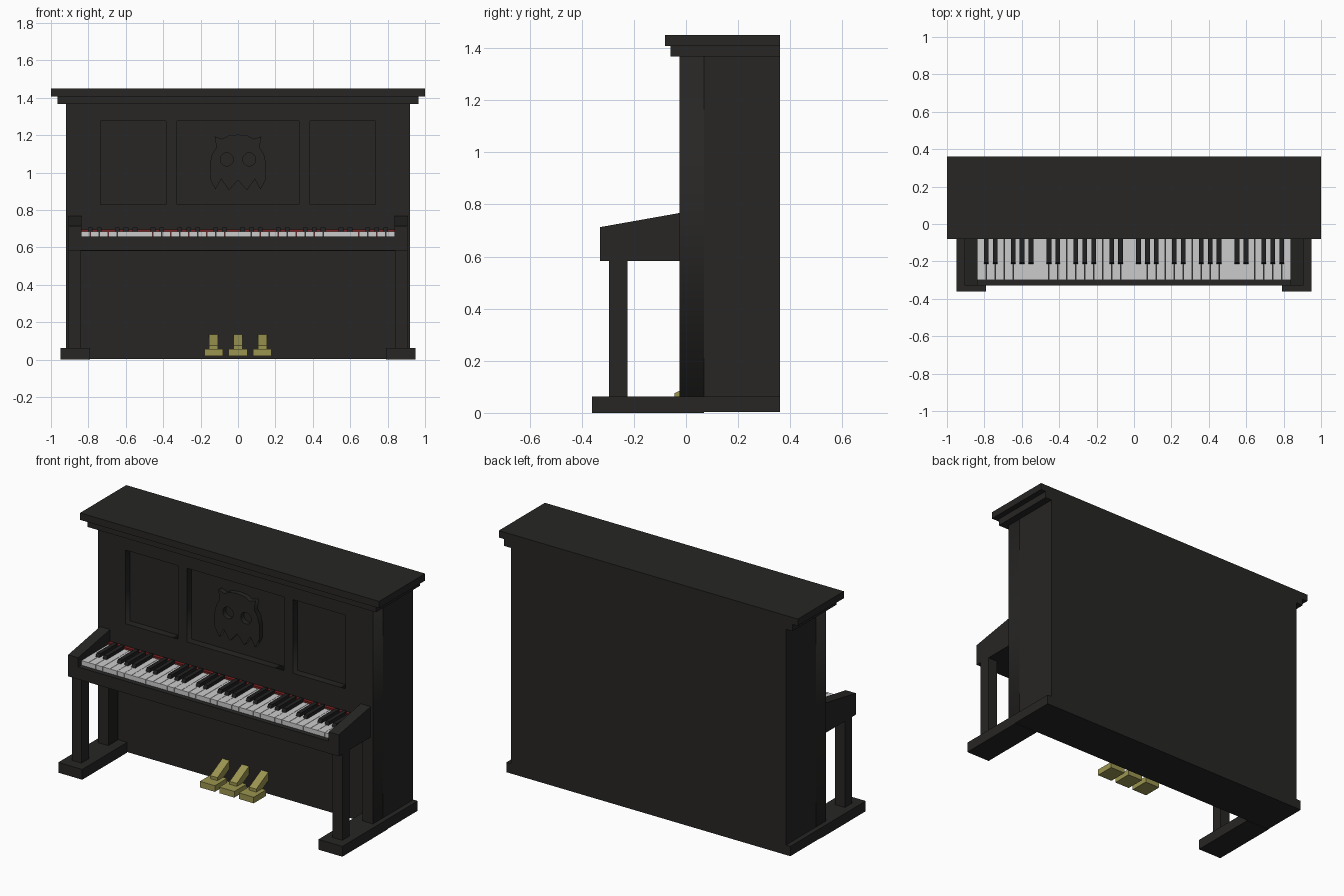
import bpy, bmesh, math
from mathutils import Matrix

if "Cube" in bpy.data.objects:
    bpy.data.objects.remove(bpy.data.objects["Cube"])


def material(name, rgb):
    m = bpy.data.materials.new(name)
    m.diffuse_color = (*rgb, 1)
    m.use_nodes = True
    m.node_tree.nodes["Principled BSDF"].inputs["Base Color"].default_value = m.diffuse_color
    return m


WOOD = material("dark_wood", (0.02, 0.019, 0.018))
BLACK = material("black_key", (0.015, 0.015, 0.015))
WHITE = material("white_key", (0.65, 0.65, 0.65))
FELT = material("red_felt", (0.2, 0.015, 0.015))
BRASS = material("brass", (0.33, 0.30, 0.08))


def add_mesh(name, bm, mat):
    bmesh.ops.recalc_face_normals(bm, faces=bm.faces)
    me = bpy.data.meshes.new(name)
    bm.to_mesh(me)
    bm.free()
    me.materials.append(mat)
    ob = bpy.data.objects.new(name, me)
    bpy.context.collection.objects.link(ob)
    return ob


def box(name, x, y, z, mat=WOOD):
    bm = bmesh.new()
    size = [b - a for a, b in (x, y, z)]
    mid = [(a + b) / 2 for a, b in (x, y, z)]
    bmesh.ops.create_cube(bm, size=1, matrix=Matrix.Translation(mid) @ Matrix.Diagonal((*size, 1)))
    return add_mesh(name, bm, mat)


def side_profile(name, yz, x0, x1, mat=WOOD):
    """Extrude a y-z outline along x."""
    bm = bmesh.new()
    face = bm.faces.new([bm.verts.new((x0, y, z)) for y, z in yz])
    ext = bmesh.ops.extrude_face_region(bm, geom=[face])["geom"]
    bmesh.ops.translate(bm, vec=(x1 - x0, 0, 0),
                        verts=[v for v in ext if isinstance(v, bmesh.types.BMVert)])
    return add_mesh(name, bm, mat)


def front_plate(name, outlines, y0, y1, mat=WOOD):
    """Extrude x-z outlines (first is the border, others are holes) along y."""
    cu = bpy.data.curves.new(name, "CURVE")
    cu.dimensions, cu.fill_mode, cu.extrude = "2D", "BOTH", (y1 - y0) / 2
    for pts in outlines:
        sp = cu.splines.new("POLY")
        sp.points.add(len(pts) - 1)
        for p, (x, z) in zip(sp.points, pts):
            p.co = (x, z, 0, 1)
        sp.use_cyclic_u = True
    tmp = bpy.data.objects.new(name + "_curve", cu)
    bpy.context.collection.objects.link(tmp)
    me = bpy.data.meshes.new_from_object(tmp.evaluated_get(bpy.context.evaluated_depsgraph_get()))
    bm = bmesh.new()
    bm.from_mesh(me)
    bpy.data.objects.remove(tmp)
    bpy.data.meshes.remove(me)
    bmesh.ops.remove_doubles(bm, verts=bm.verts, dist=1e-5)
    bm.transform(Matrix.Translation((0, (y0 + y1) / 2, 0)) @ Matrix.Rotation(math.pi / 2, 4, "X"))
    return add_mesh(name, bm, mat)


def rect(x0, x1, z0, z1):
    return [(x0, z0), (x1, z0), (x1, z1), (x0, z1)]


def circle(cx, cz, r, n=20):
    return [(cx + r * math.cos(2 * math.pi * i / n), cz + r * math.sin(2 * math.pi * i / n))
            for i in range(n)]


# Case: rear block, front frame with three panel openings, recessed panel board
box("case_back", (-0.92, 0.92), (0.07, 0.36), (0.003, 1.37))
frame = [(-0.92, 0.003), (-0.92, 1.37), (0.92, 1.37), (0.92, 0.003),
         (0.85, 0.003), (0.85, 0.58), (-0.85, 0.58), (-0.85, 0.003)]
front_plate("case_front_frame",
            [frame, rect(-0.735, -0.385, 0.83, 1.275), rect(-0.325, 0.325, 0.83, 1.275),
             rect(0.385, 0.735, 0.83, 1.275)], -0.025, 0.07)
box("recessed_panels", (-0.75, 0.75), (0.02, 0.075), (0.82, 1.285))

# Stepped top
box("cornice", (-0.965, 0.965), (-0.06, 0.36), (1.367, 1.408))
box("lid", (-1, 1), (-0.08, 0.36), (1.408, 1.45))

# Carved mask ornament in the middle panel
half = [(0, 1.203), (0.05, 1.198), (0.085, 1.18), (0.125, 1.193), (0.115, 1.135), (0.138, 1.10),
        (0.15, 1.05), (0.15, 0.965), (0.12, 0.91), (0.09, 0.965), (0.048, 0.905), (0, 0.96)]
mask = half + [(-x, z) for x, z in half[-2:0:-1]]
front_plate("carved_ornament", [mask, circle(-0.06, 1.07, 0.035), circle(0.06, 1.07, 0.035)],
            -0.01, 0.025)

# Feet, legs and key arms on both sides
for s, side in ((-1, "left"), (1, "right")):
    def span(a, b):
        return tuple(sorted((s * a, s * b)))
    box(side + "_foot", span(0.79, 0.95), (-0.36, 0.07), (0, 0.062))
    box(side + "_base_trim", span(0.79, 0.95), (0.07, 0.36), (0.003, 0.062))
    box(side + "_leg", span(0.84, 0.905), (-0.295, -0.225), (0.06, 0.59))
    side_profile(side + "_key_arm", [(-0.33, 0.583), (-0.02, 0.583), (-0.02, 0.768), (-0.33, 0.713)],
                 *span(0.838, 0.905))

# Key bed with slip, and felt strip behind the keys
box("key_bed", (-0.84, 0.84), (-0.33, 0.07), (0.583, 0.657))
box("key_felt", (-0.838, 0.838), (-0.045, -0.02), (0.65, 0.696), FELT)

# Five octaves of keys
pitch = 1.676 / 35
for i in range(35):
    x = -0.838 + i * pitch
    box(f"white_key_{i + 1}", (x + 0.001, x + pitch - 0.001), (-0.30, -0.04), (0.655, 0.685), WHITE)
    if i % 7 not in (2, 6):
        side_profile(f"black_key_{i + 1}",
                     [(-0.216, 0.68), (-0.205, 0.705), (-0.04, 0.705), (-0.04, 0.68)],
                     x + pitch - 0.0125, x + pitch + 0.0125, BLACK)

# Pedals: foot plate plus lever rising to the lower panel
for i, x in enumerate((-0.13, 0, 0.13)):
    box(f"pedal_plate_{i + 1}", (x - 0.05, x + 0.05), (-0.107, 0.01), (0.02, 0.057), BRASS)
    side_profile(f"pedal_lever_{i + 1}",
                 [(-0.045, 0.05), (-0.045, 0.075), (0.075, 0.137), (0.075, 0.085), (0.005, 0.05)],
                 x - 0.024, x + 0.024, BRASS)
